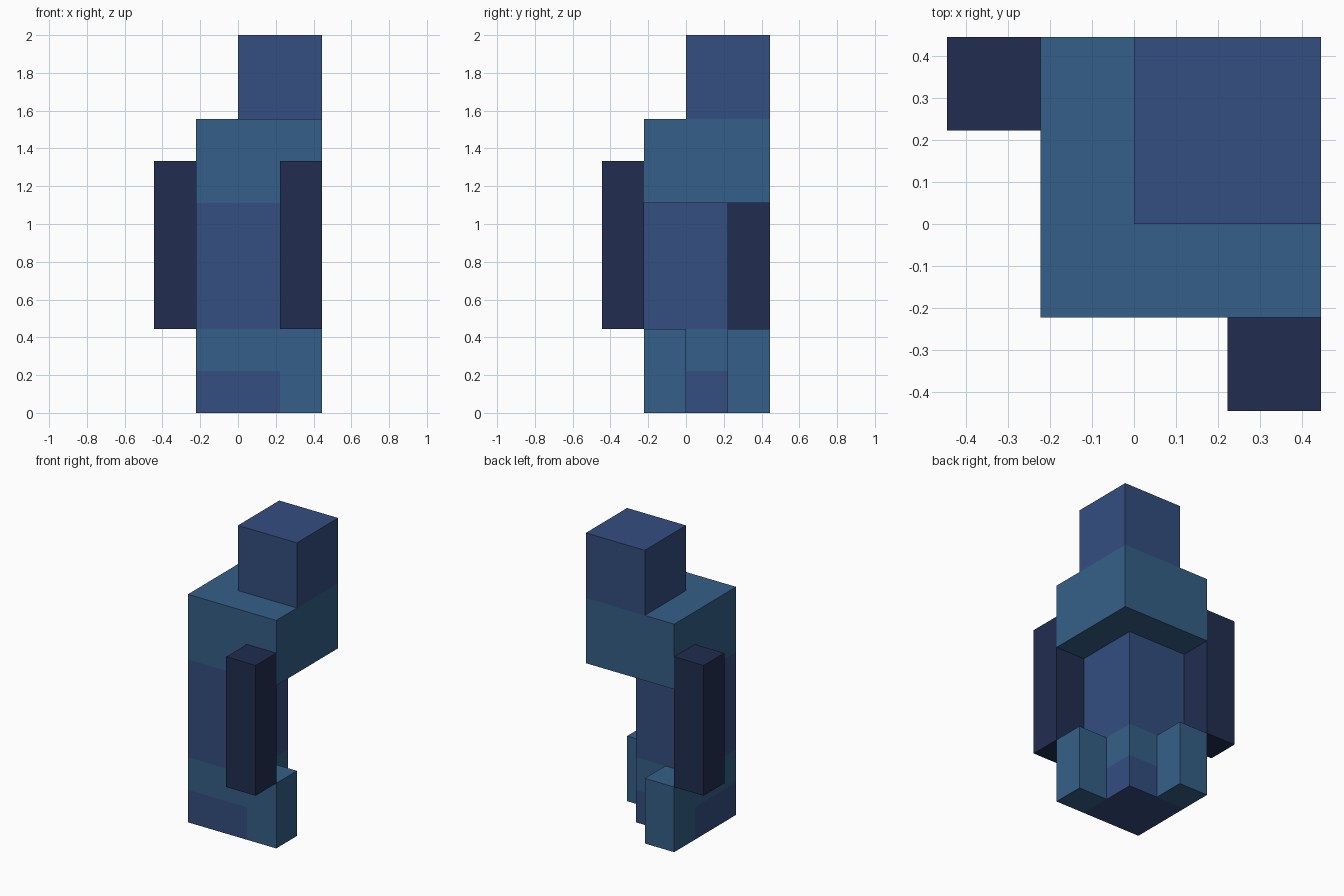
import bpy
import bmesh
from mathutils import Vector

cube = bpy.data.objects.get("Cube")
if cube:
    bpy.data.objects.remove(cube, do_unlink=True)

U = 2 / 9  # block unit: the figure is nine blocks tall


def material(name, rgb):
    """Flat material from 0-255 sRGB values, stored as linear."""
    lin = [((c / 255 + 0.055) / 1.055) ** 2.4 for c in rgb]
    mat = bpy.data.materials.new(name)
    mat.use_nodes = True
    mat.diffuse_color = (*lin, 1)
    bsdf = next(n for n in mat.node_tree.nodes if n.type == "BSDF_PRINCIPLED")
    bsdf.inputs["Base Color"].default_value = (*lin, 1)
    bsdf.inputs["Roughness"].default_value = 0.8
    return mat


def block(name, low, high, mat):
    """Flat-sided box between two corners given in block units."""
    low, high = Vector(low) * U, Vector(high) * U
    bm = bmesh.new()
    bmesh.ops.create_cube(bm, size=1)
    for v in bm.verts:
        v.co = Vector([(a + b) / 2 + c * (b - a) for a, b, c in zip(low, high, v.co)])
    mesh = bpy.data.meshes.new(name)
    bm.to_mesh(mesh)
    bm.free()
    mesh.materials.append(mat)
    obj = bpy.data.objects.new(name, mesh)
    bpy.context.collection.objects.link(obj)
    return obj


teal = material("teal blue", (53, 95, 136))
blue = material("slate blue", (52, 78, 128))
navy = material("dark navy", (33, 45, 80))

# Central column, stacked from the ground up
block("base", (-1, -1, 0), (1, 1, 1), blue)
block("ankle_band", (-1, -1, 1), (1, 1, 2), teal)
block("waist", (-1, -1, 2), (1, 1, 5), blue)

# Wide chest and the head set on its back left corner
block("chest", (-1, -1, 5), (2, 2, 7), teal)
block("head", (0, 0, 7), (2, 2, 9), blue)

# Feet and arms, mirrored across the diagonal by swapping x and y
for side, swap in (("left", False), ("right", True)):
    def place(x, y, z):
        return (y, x, z) if swap else (x, y, z)

    block(f"{side}_foot", place(1, -1, 0), place(2, 0, 2), teal)
    block(f"{side}_arm", place(1, -2, 2), place(2, -1, 6), navy)
